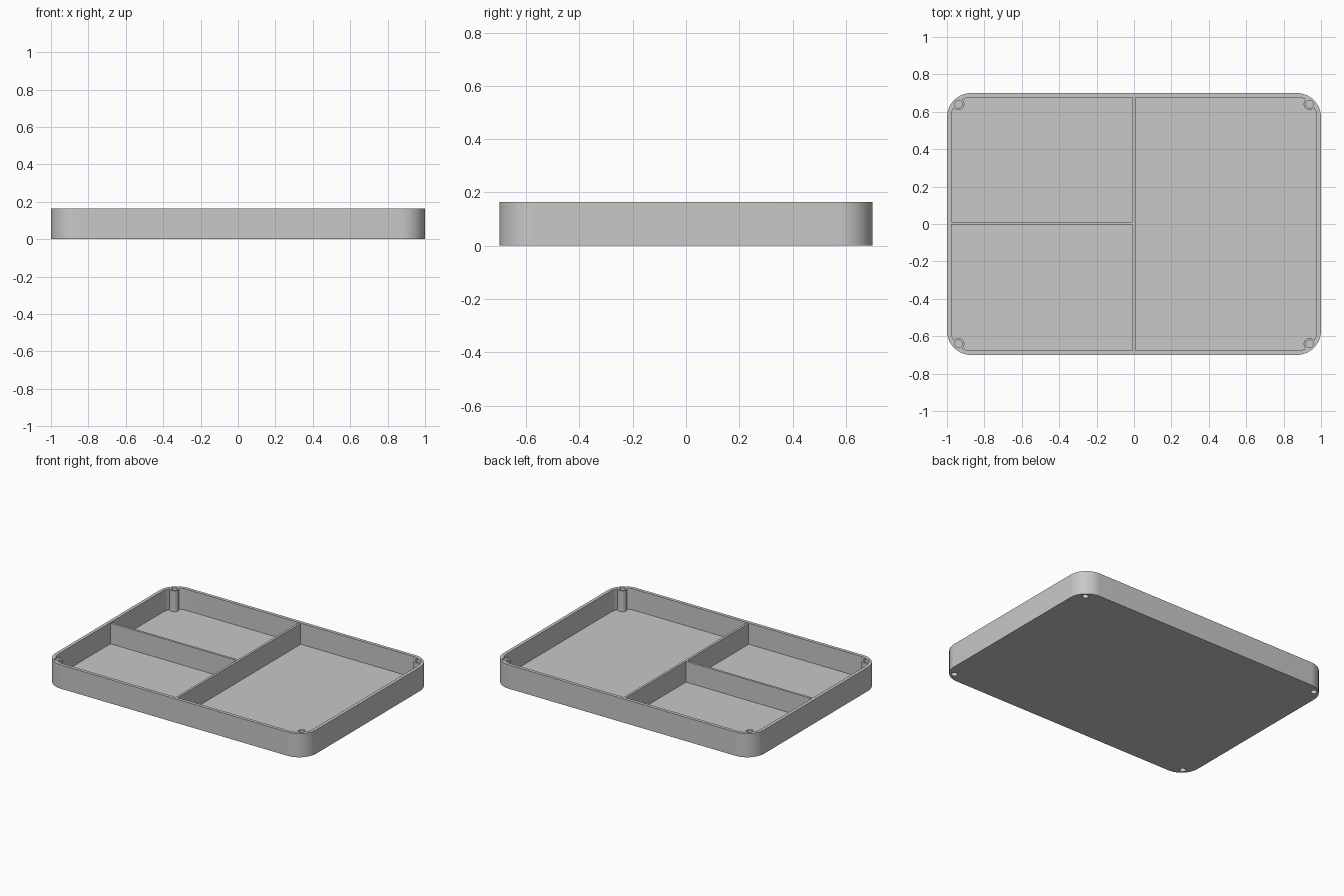
import bpy, bmesh, math

cube = bpy.data.objects.get("Cube")
if cube:
    bpy.data.objects.remove(cube, do_unlink=True)

# Overall dimensions
HALF_X, HALF_Y, HEIGHT = 1.0, 0.7, 0.165
WALL, FLOOR, CORNER = 0.023, 0.018, 0.13
POST_X, POST_Y, POST_R, BORE_R = 0.938, 0.641, 0.031, 0.02
DIVIDER, DIVIDER_TOP = 0.016, 0.162

grey = bpy.data.materials.new("light_grey")
grey.use_nodes = True
colour = (0.58, 0.58, 0.58, 1)
grey.diffuse_color = colour
grey.node_tree.nodes["Principled BSDF"].inputs["Base Color"].default_value = colour


def make_object(name, bm):
    bmesh.ops.recalc_face_normals(bm, faces=bm.faces)
    mesh = bpy.data.meshes.new(name)
    bm.to_mesh(mesh)
    bm.free()
    mesh.materials.append(grey)
    obj = bpy.data.objects.new(name, mesh)
    bpy.context.collection.objects.link(obj)
    return obj


def rounded_ring(bm, inset, z, steps=16):
    """Rounded rectangle of vertices, moved inward by inset."""
    verts = []
    for quarter, (sx, sy) in enumerate([(1, 1), (-1, 1), (-1, -1), (1, -1)]):
        for i in range(steps + 1):
            a = math.pi / 2 * (quarter + i / steps)
            r = CORNER - inset
            verts.append(bm.verts.new((sx * (HALF_X - CORNER) + r * math.cos(a),
                                       sy * (HALF_Y - CORNER) + r * math.sin(a), z)))
    return verts


def cylinder(name, x, y, radius, z0, z1):
    bm = bmesh.new()
    bmesh.ops.create_cone(bm, cap_ends=True, segments=40, radius1=radius,
                          radius2=radius, depth=z1 - z0)
    bmesh.ops.translate(bm, verts=bm.verts, vec=(x, y, (z0 + z1) / 2))
    return make_object(name, bm)


def box(name, x0, x1, y0, y1, z0, z1):
    bm = bmesh.new()
    bmesh.ops.create_cube(bm, size=1)
    bmesh.ops.scale(bm, verts=bm.verts, vec=(x1 - x0, y1 - y0, z1 - z0))
    bmesh.ops.translate(bm, verts=bm.verts,
                        vec=((x0 + x1) / 2, (y0 + y1) / 2, (z0 + z1) / 2))
    return make_object(name, bm)


def activate(obj):
    bpy.ops.object.select_all(action='DESELECT')
    obj.select_set(True)
    bpy.context.view_layer.objects.active = obj


def combine(target, tool, operation):
    """Apply a boolean and discard the tool object."""
    mod = target.modifiers.new(operation, 'BOOLEAN')
    mod.operation, mod.solver, mod.object = operation, 'EXACT', tool
    activate(target)
    bpy.ops.object.modifier_apply(modifier=mod.name)
    bpy.data.objects.remove(tool, do_unlink=True)


# Tray shell: outer wall, rim, inner wall and floor
bm = bmesh.new()
rings = [rounded_ring(bm, inset, z) for inset, z in
         [(0, 0), (0, HEIGHT), (WALL, HEIGHT), (WALL, FLOOR)]]
for low, high in zip(rings, rings[1:]):
    for i in range(len(low)):
        j = (i + 1) % len(low)
        bm.faces.new((low[i], low[j], high[j], high[i]))
bm.faces.new(rings[0])
bm.faces.new(rings[-1])
tray = make_object("tray", bm)

# Corner screw posts, bored from above and below
for sx in (-1, 1):
    for sy in (-1, 1):
        x, y = sx * POST_X, sy * POST_Y
        combine(tray, cylinder("post", x, y, POST_R, FLOOR / 2, HEIGHT - 0.001), 'UNION')
        combine(tray, cylinder("top_bore", x, y, BORE_R, 0.05, HEIGHT + 0.05), 'DIFFERENCE')
        combine(tray, cylinder("bottom_bore", x, y, BORE_R, -0.05, 0.03), 'DIFFERENCE')

# Compartment dividers
half = DIVIDER / 2
inner_x, inner_y = HALF_X - WALL / 2, HALF_Y - WALL / 2
box("long_divider", -half, half, -inner_y, inner_y, FLOOR / 2, DIVIDER_TOP)
box("short_divider", -inner_x, 0, 0.004 - half, 0.004 + half, FLOOR / 2, DIVIDER_TOP - 0.0005)

activate(tray)
bpy.ops.object.shade_smooth_by_angle(angle=math.radians(30))
